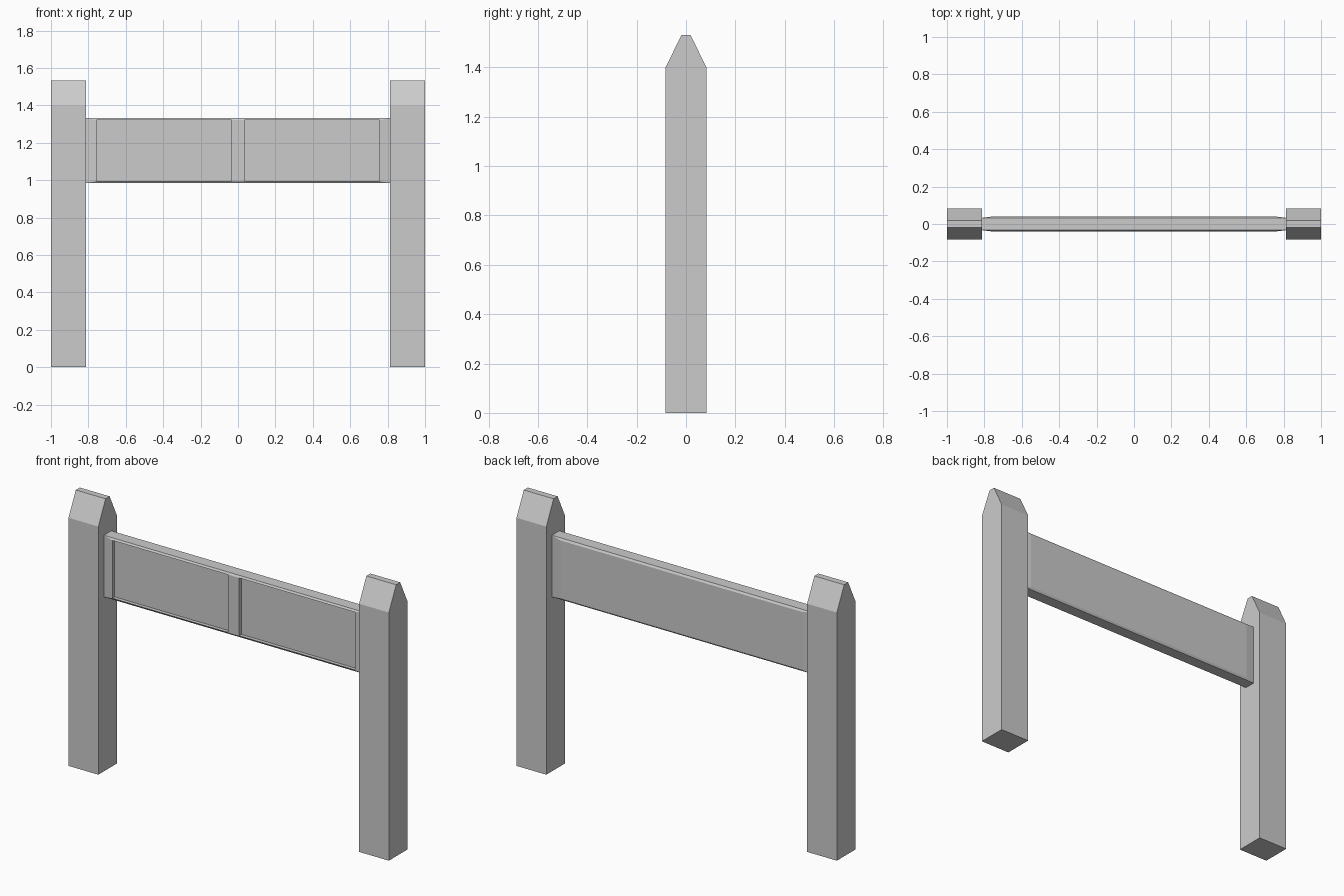
import bpy, bmesh

if "Cube" in bpy.data.objects:
    bpy.data.objects.remove(bpy.data.objects["Cube"])


def finish(name, bm):
    bmesh.ops.recalc_face_normals(bm, faces=bm.faces)
    mesh = bpy.data.meshes.new(name)
    bm.to_mesh(mesh)
    bm.free()
    obj = bpy.data.objects.new(name, mesh)
    bpy.context.collection.objects.link(obj)
    return obj


def loft(rings):
    """Closed solid through rings of matching points."""
    bm = bmesh.new()
    loops = [[bm.verts.new(p) for p in ring] for ring in rings]
    n = len(loops[0])
    for a, b in zip(loops, loops[1:]):
        for i in range(n):
            j = (i + 1) % n
            bm.faces.new((a[i], a[j], b[j], b[i]))
    bm.faces.new(loops[0])
    bm.faces.new(loops[-1])
    return bm


# Posts with a wedge-shaped top
profile = [(-0.083, 0), (0.083, 0), (0.083, 1.40),
           (0.018, 1.532), (-0.018, 1.532), (-0.083, 1.40)]
for side, name in ((-1, "left_post"), (1, "right_post")):
    finish(name, loft([[(side * x, y, z) for y, z in profile]
                       for x in (0.814, 1.0)]))


# Sign board with shallow sloping margins on front and back
def board_ring(x, z0, z1, y):
    return [(-x, y, z0), (x, y, z0), (x, y, z1), (-x, y, z1)]


bm = loft([board_ring(0.757, 0.995, 1.321, -0.04),
           board_ring(0.814, 0.984, 1.332, -0.033),
           board_ring(0.814, 0.984, 1.332, 0.033),
           board_ring(0.757, 0.995, 1.321, 0.04)])
bmesh.ops.recalc_face_normals(bm, faces=bm.faces)

# Centre divider between the two front panels
for x in (-0.035, 0.035):
    bmesh.ops.bisect_plane(bm, geom=bm.verts[:] + bm.edges[:] + bm.faces[:],
                           plane_co=(x, 0, 0), plane_no=(1, 0, 0))

# Recessed front panels
panels = [f for f in bm.faces
          if f.calc_center_median().y < -0.0395
          and abs(f.calc_center_median().x) > 0.1]
sunk = bmesh.ops.extrude_discrete_faces(bm, faces=panels)["faces"]
for face in sunk:
    bmesh.ops.translate(bm, verts=face.verts[:], vec=(0, 0.02, 0))
finish("sign_board", bm)
